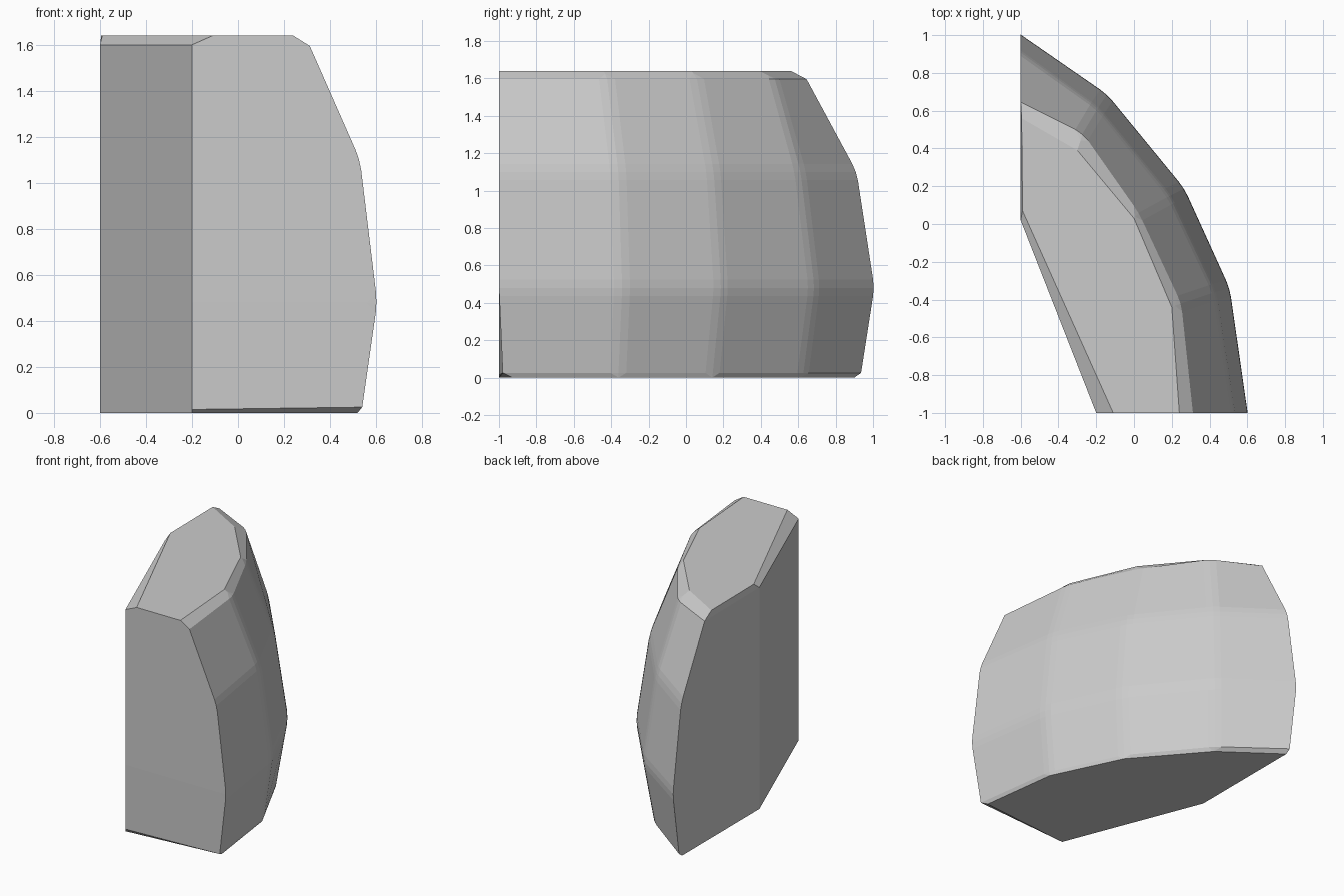
import bpy, bmesh

if "Cube" in bpy.data.objects:
    bpy.data.objects.remove(bpy.data.objects["Cube"])

# Each level: heights of outer / inner corners, five outer points (front to back), two inner points
INNER = [(-0.6, 0.02), (-0.2, -1)]
LEVELS = [
    (0.0, 0.0, [(0.52, -0.93), (0.445, -0.36), (0.205, 0.14), (-0.20, 0.61), (-0.6, 0.90)], INNER),
    (0.025, 0.015, [(0.54, -0.98), (0.455, -0.36), (0.21, 0.145), (-0.19, 0.63), (-0.6, 0.936)], INNER),
    (0.48, 0.48, [(0.605, -1), (0.51, -0.34), (0.27, 0.19), (-0.14, 0.69), (-0.6, 1.007)], INNER),
    (1.1, 1.1, [(0.53, -1), (0.43, -0.36), (0.19, 0.15), (-0.19, 0.615), (-0.6, 0.912)], INNER),
    (1.595, 1.6, [(0.312, -1), (0.25, -0.42), (0.025, 0.06), (-0.27, 0.48), (-0.6, 0.645)], INNER),
    (1.64, 1.64, [(0.24, -1), (0.2, -0.44), (0.0, 0.03), (-0.30, 0.39), (-0.595, 0.56)],
     [(-0.59, 0.07), (-0.11, -1)]),
]

bm = bmesh.new()
rings = []
for z_out, z_in, outer, inner in LEVELS:
    ring = [bm.verts.new((x, y, z_out)) for x, y in outer]
    ring += [bm.verts.new((x, y, z_in)) for x, y in inner]
    rings.append(ring)

# Walls between levels, then the flat base and top
n = len(rings[0])
for low, high in zip(rings, rings[1:]):
    for j in range(n):
        k = (j + 1) % n
        bm.faces.new((low[j], low[k], high[k], high[j]))
bm.faces.new(rings[0][::-1])
bm.faces.new(rings[-1])

# Soften the ridges of the faceted outer side with narrow chamfers
ridges = [bm.edges.get((rings[i][j], rings[i + 1][j])) for i in range(1, 4) for j in (1, 2, 3)]
ridges += [bm.edges.get((rings[i][j], rings[i][j + 1])) for i in (2, 3) for j in range(4)]
bmesh.ops.bevel(bm, geom=ridges, offset=0.045, segments=2, profile=0.5,
                affect='EDGES', clamp_overlap=True)
bmesh.ops.recalc_face_normals(bm, faces=bm.faces[:])

mesh = bpy.data.meshes.new("faceted_wedge_block")
bm.to_mesh(mesh)
bm.free()
block = bpy.data.objects.new("faceted_wedge_block", mesh)
bpy.context.collection.objects.link(block)
